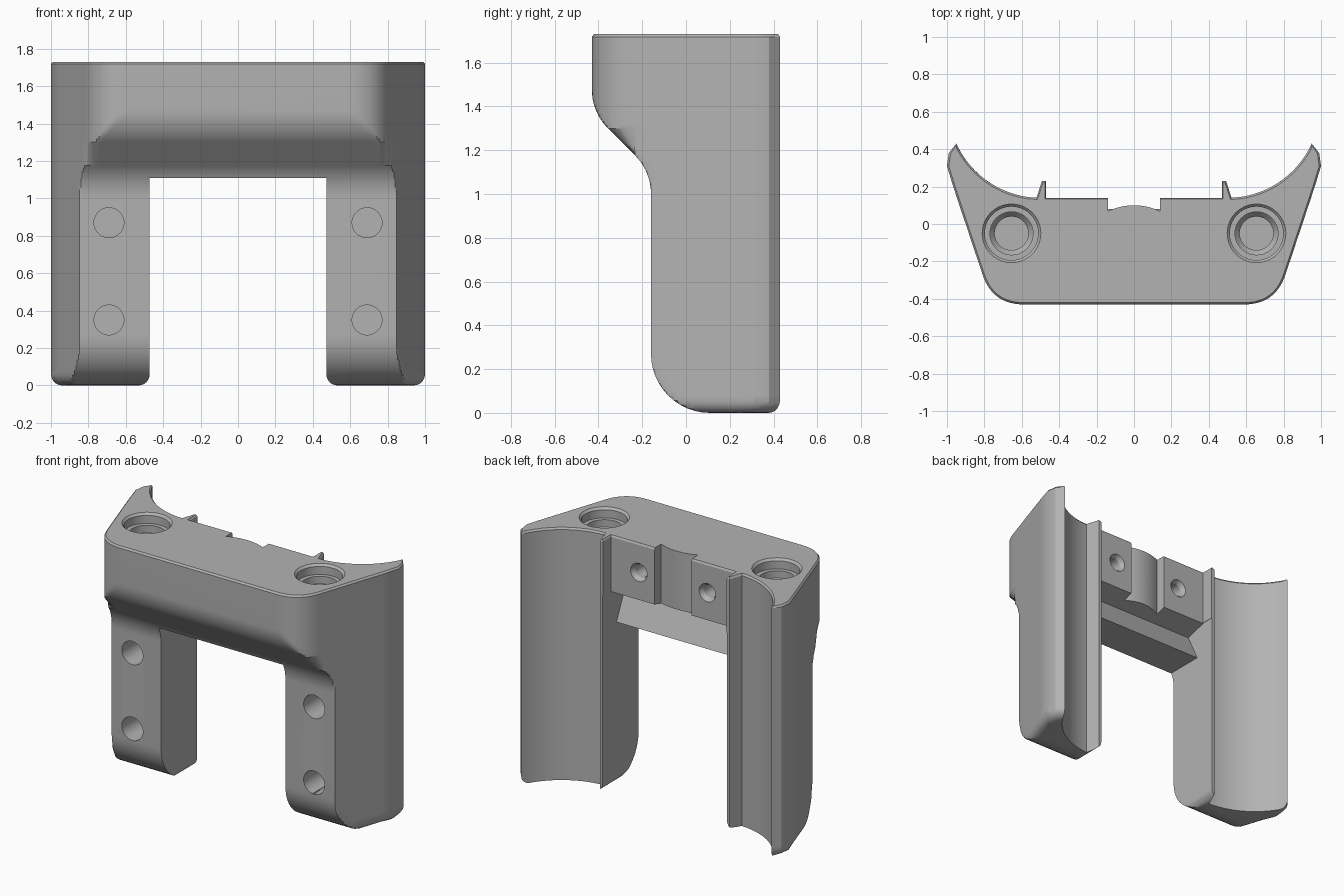
import bpy, bmesh
from math import sin, cos, radians, pi, sqrt
from mathutils import Vector, Matrix

if "Cube" in bpy.data.objects:
    bpy.data.objects.remove(bpy.data.objects["Cube"])

HEIGHT = 1.73
GAP = 0.472

grey = bpy.data.materials.new("plain grey")
grey.use_nodes = True
colour = (0.45, 0.45, 0.45, 1)
grey.diffuse_color = colour
grey.node_tree.nodes["Principled BSDF"].inputs["Base Color"].default_value = colour


def loft(name, rings):
    """Closed solid through rings of equal point count."""
    bm = bmesh.new()
    rows = [[bm.verts.new(p) for p in ring] for ring in rings]
    n = len(rows[0])
    for a, b in zip(rows, rows[1:]):
        for i in range(n):
            j = (i + 1) % n
            bm.faces.new((a[i], a[j], b[j], b[i]))
    bm.faces.new(rows[0][::-1])
    bm.faces.new(rows[-1])
    bmesh.ops.recalc_face_normals(bm, faces=bm.faces)
    mesh = bpy.data.meshes.new(name)
    bm.to_mesh(mesh)
    bm.free()
    mesh.materials.append(grey)
    obj = bpy.data.objects.new(name, mesh)
    bpy.context.collection.objects.link(obj)
    return obj


def turned(name, steps, matrix, sides=40):
    """Stepped round cutter from (radius, height) pairs."""
    return loft(name, [[matrix @ Vector((r * cos(2 * pi * i / sides),
                                         r * sin(2 * pi * i / sides), h))
                        for i in range(sides)] for r, h in steps])


def cut(body, cutter):
    mod = body.modifiers.new("cut", 'BOOLEAN')
    mod.operation = 'DIFFERENCE'
    mod.solver = 'EXACT'
    mod.object = cutter
    cutter.hide_render = True
    bpy.context.view_layer.objects.active = body
    bpy.ops.object.modifier_apply(modifier=mod.name)
    bpy.data.objects.remove(cutter)


def plan(front, inset):
    """Plan outline, trimmed at the front line and drawn in at the sides."""
    half = []
    # rounded front corner
    a, b, c = Vector((0.59, -0.43)), Vector((0.757, -0.43)), Vector((0.81, -0.27))
    for i in range(15):
        t = i / 14
        half.append(a * (1 - t) ** 2 + b * 2 * t * (1 - t) + c * t * t)
    # slanted side and rounded wing
    half += [Vector((1 + (y - 0.3) / 3, y)) for y in (-0.24 + 0.02 * i for i in range(23))]
    half += [Vector((1, 0.31 - inset)), Vector((0.99, 0.38 - 1.2 * inset))]
    half = [Vector((p.x - inset, max(p.y, front))) for p in half]
    # hollow back of the wing
    start, end = radians(-24.4) - 2 * inset, radians(-87.5)
    for i in range(21):
        t = start + (end - start) * i / 20
        half.append(Vector((0.5 + 0.494 * cos(t), 0.634 + 0.494 * sin(t))))
    # upright rib
    half += [Vector(p) for p in ((0.492, 0.23), (0.47, 0.23), (0.47, 0.14))]
    return half + [Vector((-p.x, p.y)) for p in reversed(half)]


def shrink(ring, amount):
    out = []
    for i, p in enumerate(ring):
        u = (p - ring[i - 1]).normalized()
        v = (ring[(i + 1) % len(ring)] - p).normalized()
        t = (u + v).normalized()
        out.append(p + Vector((-t.y, t.x)) * amount)
    return out


# front contour as (z, y): rounded foot, straight leg, S-shaped shoulder
contour = []
for i in range(13):
    t = radians(7.5 * i)
    contour.append((0.27 * (1 - cos(t)), 0.11 - 0.27 * sin(t)))
for i in range(10):
    t = radians(5 * i)
    contour.append((1.0 + 0.25 * sin(t), -0.41 + 0.25 * cos(t)))
for i in range(10):
    t = radians(45 - 5 * i)
    contour.append((1.477 - 0.25 * sin(t), -0.18 - 0.25 * cos(t)))
contour.append((HEIGHT - 0.012, -0.43))

rings = []
for z, y in contour:
    k = max(0, 1 - z / 0.06)
    ring = plan(y, 0.06 * (1 - sqrt(1 - k * k)))
    rings.append([(p.x, p.y, z) for p in ring])
rings.append([(p.x, p.y, HEIGHT) for p in shrink(ring, 0.01)])
bracket = loft("bracket_body", rings)

# opening between the legs, flared at the feet
side = [(GAP, 1.11)]
for i in range(9):
    t = radians(11.25 * i)
    side.append((GAP + 0.06 * (1 - cos(t)), 0.06 - 0.06 * sin(t)))
side.append((GAP + 0.06, -0.1))
outline = side + [(-x, z) for x, z in reversed(side)]
cut(bracket, loft("leg_gap", [[(x, y, z) for x, z in outline] for y in (-1, 1)]))

# undercut behind the crossbar
profile = [(1, 1.345), (0.15, 1.345), (-0.01, 1.3), (0.08, 1.11), (0.08, 1.0), (1, 1.0)]
cut(bracket, loft("undercut", [[(x, y, z) for y, z in profile] for x in (-GAP, GAP)]))

# bowed notch in the back of the crossbar
notch = [(0.14, 0.4), (-0.14, 0.4)]
notch += [(x, 0.1 - 1.6 * x * x) for x in (-0.14 + 0.028 * i for i in range(11))]
cut(bracket, loft("back_notch", [[(x, y, z) for x, y in notch] for z in (1.25, 1.9)]))

# holes, in mirrored pairs
to_front = Matrix.Rotation(pi / 2, 4, 'X')
to_back = Matrix.Rotation(-pi / 2, 4, 'X')
for s in (-1, 1):
    cut(bracket, turned("top_hole", [
        (0.09, 1.3), (0.09, 1.58), (0.115, 1.61), (0.115, 1.66), (0.143, 1.66),
        (0.143, 1.715), (0.157, 1.73), (0.157, 1.8)],
        Matrix.Translation((s * 0.655, -0.05, 0))))
    for z in (0.35, 0.87):
        cut(bracket, turned("leg_hole", [(0.08, -0.04), (0.08, 0.4)],
                            Matrix.Translation((s * 0.69, 0, z)) @ to_front))
    cut(bracket, turned("back_hole", [
        (0.045, -0.15), (0.045, 0.11), (0.062, 0.14), (0.062, 0.3)],
        Matrix.Translation((s * 0.26, 0, 1.53)) @ to_back))

# smooth curves with crisp edges
bpy.ops.object.select_all(action='DESELECT')
bracket.select_set(True)
bpy.context.view_layer.objects.active = bracket
bpy.ops.object.shade_smooth_by_angle(angle=radians(25))
